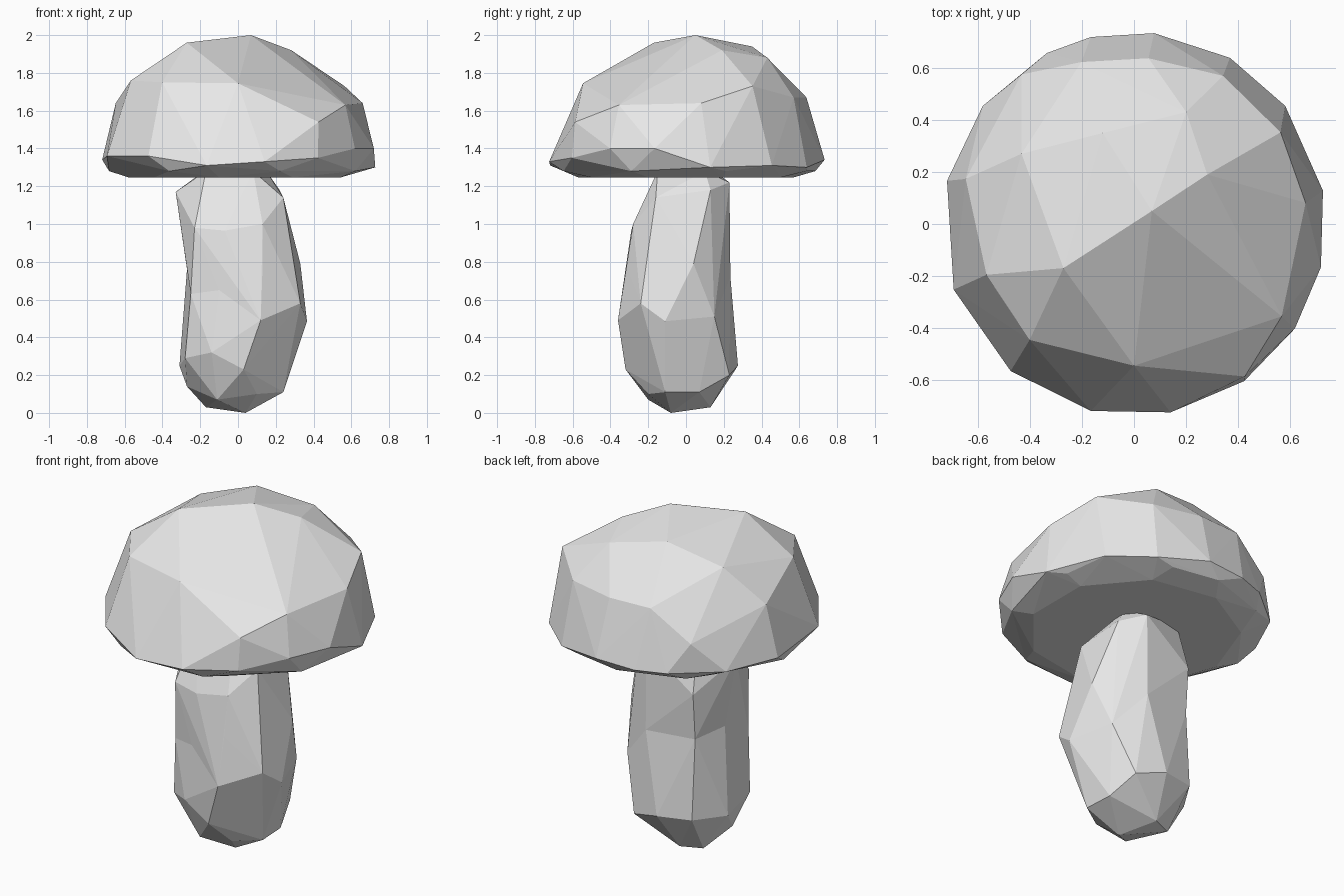
import bpy
import bmesh
from math import cos, sin, radians

default_cube = bpy.data.objects.get("Cube")
if default_cube:
    bpy.data.objects.remove(default_cube, do_unlink=True)

# Single pale grey material
grey = bpy.data.materials.new("pale grey")
grey.use_nodes = True
grey_value = (.8, .8, .8, 1)
grey.diffuse_color = grey_value
grey.node_tree.nodes["Principled BSDF"].inputs["Base Color"].default_value = grey_value
grey.node_tree.nodes["Principled BSDF"].inputs["Roughness"].default_value = .8


def polar(angle, radius, height):
    """Point on a tier, measured around the vertical axis."""
    turn = radians(angle)
    return (radius * cos(turn), radius * sin(turn), height)


def faceted(name, points):
    """Flat-shaded solid wrapped tightly around a set of corner points."""
    bm = bmesh.new()
    for point in points:
        bm.verts.new(point)
    hull = bmesh.ops.convex_hull(bm, input=bm.verts[:])
    spare = {g for g in hull["geom_interior"] + hull["geom_unused"]
             if isinstance(g, bmesh.types.BMVert)}
    bmesh.ops.delete(bm, geom=list(spare), context='VERTS')
    bmesh.ops.recalc_face_normals(bm, faces=bm.faces[:])
    mesh = bpy.data.meshes.new(name)
    bm.to_mesh(mesh)
    bm.free()
    mesh.materials.append(grey)
    obj = bpy.data.objects.new(name, mesh)
    bpy.context.scene.collection.objects.link(obj)
    return obj


# Cap: uneven rim, a tier of shoulders, a tilted crown and a flat underside
rim_angles = [84, 103, 117, 142, 167, 200, 230, 257, 281, 305, 327, 347, 10, 38, 60]
rim_heights = [1.34, 1.33, 1.33, 1.33, 1.34, 1.36, 1.36, 1.31,
               1.33, 1.35, 1.4, 1.4, 1.3, 1.31, 1.3]
rim = [polar(a, .738, h) for a, h in zip(rim_angles, rim_heights)]

shoulders = [polar(*p) for p in (
    (165, .67, 1.64), (127, .72, 1.5), (108, .655, 1.67), (85, .64, 1.67),
    (59, .665, 1.67), (32, .665, 1.73), (7, .665, 1.64), (328, .67, 1.63),
    (306, .725, 1.54), (270, .545, 1.745), (228, .6, 1.75), (199, .6, 1.76))]

crown = [polar(*p) for p in (
    (212, .32, 1.96), (36, .085, 2), (34, .34, 1.92),
    (148, .51, 1.84), (109, .37, 1.94), (65, .475, 1.88))]

lip = [polar(a + 8, .685, 1.28) for a in rim_angles[::2]]
underside = [polar(a, .58, 1.247) for a in range(20, 380, 40)]

cap = faceted("cap", rim + shoulders + crown + lip + underside)

# Stem: a rounded foot and a leaning neck that share a narrow waist
foot = [(.04, -.08, 0), (-.17, .08, .03), (-.05, .13, .03), (-.11, -.2, .07),
        (.1, -.2, .1), (.24, -.11, .11), (.23, .07, .11), (-.27, -.05, .14),
        (.18, .23, .2), (0, .275, .25), (-.2, .23, .26), (-.31, .05, .25),
        (.03, -.32, .23), (-.14, -.3, .32), (-.28, -.2, .29)]

waist = [(.33, -.24, .58), (.365, -.11, .485), (.12, -.36, .49), (.33, .04, .79),
         (.28, .15, .51), (.1, .235, .72), (-.2, .2, .73), (-.27, .02, .76),
         (-.1, -.29, .65), (-.25, -.23, .63), (.13, -.315, .77)]

neck = [(.24, -.16, 1.14), (.13, -.28, 1), (-.07, -.29, .965), (-.23, -.26, .98),
        (-.33, 0, 1.17), (-.2, .22, 1), (.1, .23, 1.22), (.22, .13, 1.18),
        (-.18, .15, 1.28), (-.17, -.13, 1.28), (.08, -.15, 1.28), (.15, .1, 1.28)]

stem = faceted("stem", foot + waist)
stem_neck = faceted("stem_neck", waist + neck)

# Weld the two stem halves into one skin
union = stem.modifiers.new("weld neck", 'BOOLEAN')
union.operation = 'UNION'
union.solver = 'EXACT'
union.object = stem_neck
bpy.context.view_layer.objects.active = stem
bpy.ops.object.modifier_apply(modifier=union.name)
bpy.data.objects.remove(stem_neck, do_unlink=True)
